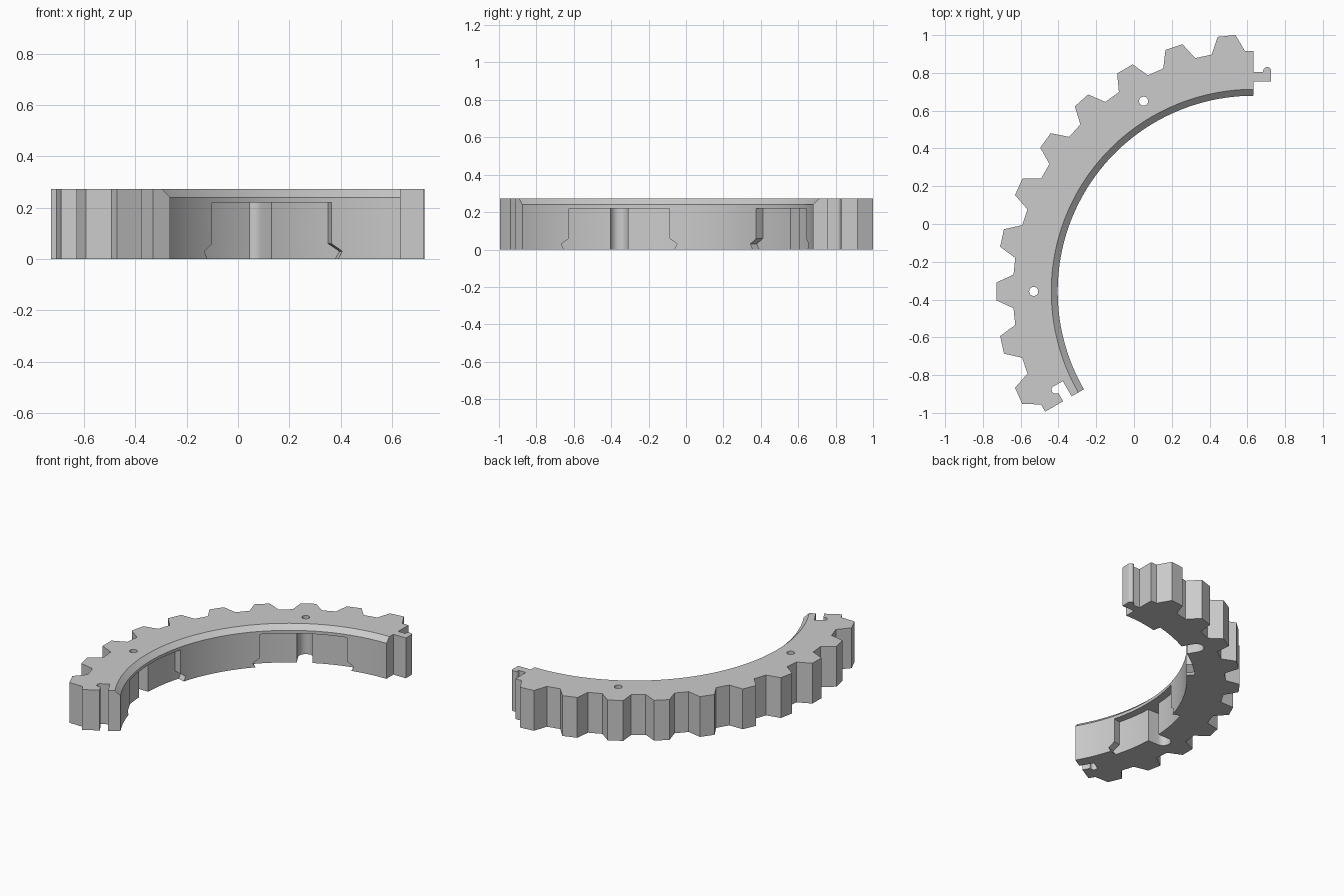
import bpy, bmesh
from math import sin, cos, radians, pi

cube = bpy.data.objects.get("Cube")
if cube:
    bpy.data.objects.remove(cube, do_unlink=True)

CX, CY = 0.632, -0.357            # centre of the full ring
HEIGHT, CHAMFER_Z = 0.272, 0.24
R_IN, R_TOP, R_ROOT, R_TIP = 1.036, 1.07, 1.273, 1.361
R_HOLE = 1.163

grey = bpy.data.materials.new("light grey")
grey.use_nodes = True
colour = (0.6, 0.6, 0.6, 1)
grey.diffuse_color = colour
grey.node_tree.nodes["Principled BSDF"].inputs["Base Color"].default_value = colour


def polar(r, deg, t=0.0):
    """Point at radius r and angle deg, shifted by t along the tangent."""
    a = radians(deg)
    return (CX + r * cos(a) - t * sin(a), CY + r * sin(a) + t * cos(a))


def arc(r, start, end, steps):
    return [polar(r, start + (end - start) * i / steps) for i in range(steps + 1)]


def prism(name, layers):
    """Solid stacked from (outline, z) layers with equal point counts."""
    bm = bmesh.new()
    rings = [[bm.verts.new((x, y, z)) for x, y in pts] for pts, z in layers]
    bm.faces.new(rings[0])
    bm.faces.new(rings[-1])
    n = len(rings[0])
    for low, high in zip(rings, rings[1:]):
        for i in range(n):
            j = (i + 1) % n
            bm.faces.new((low[i], low[j], high[j], high[i]))
    bmesh.ops.recalc_face_normals(bm, faces=bm.faces)
    mesh = bpy.data.meshes.new(name)
    bm.to_mesh(mesh)
    bm.free()
    mesh.materials.append(grey)
    obj = bpy.data.objects.new(name, mesh)
    bpy.context.collection.objects.link(obj)
    return obj


def joint(deg):
    """Snap joint outline: a tongue at one end, the matching slot at the other."""
    pts = [polar(1.111, deg), polar(1.111, deg, -0.093)]
    for i in range(13):
        a = pi * i / 12
        pts.append(polar(1.167 + 0.021 * sin(a), deg, -0.073 - 0.021 * cos(a)))
    return pts + [polar(1.163, deg, -0.05), polar(1.163, deg)]


def outline(r_inner):
    pts = joint(90) + [polar(R_ROOT, 90)]
    for k in range(10):
        mid = 96 + 12 * k
        pts += [polar(R_ROOT, mid - 4), polar(R_TIP, mid - 2),
                polar(R_TIP, mid + 2), polar(R_ROOT, mid + 4)]
    pts += [polar(R_ROOT, 210)] + joint(210)[::-1]
    return pts + arc(r_inner, 210, 90, 72)


# Toothed ring segment with a chamfered upper inner edge
ring = prism("toothed_ring_segment", [(outline(R_IN), 0), (outline(R_IN), CHAMFER_Z),
                                      (outline(R_TOP), HEIGHT)])


def pocket_outline(half, mid):
    return arc(0.98, mid - half, mid + half, 24) + arc(1.087, mid + half, mid - half, 24)


# Inner pockets with flared feet, rounded channels and bolt holes
cutters = []
for mid in (120, 180):
    levels = ((16, -0.02), (16.5, 0), (17.4, 0.03), (15, 0.06), (15, 0.22))
    cutters.append(prism("pocket_cutter", [(pocket_outline(h, mid), z) for h, z in levels]))

    channel = [polar(1.05, mid, 0.048), polar(1.05, mid, -0.048)]
    for i in range(17):
        a = pi * i / 16
        channel.append(polar(R_HOLE + 0.048 * sin(a), mid, -0.048 * cos(a)))
    cutters.append(prism("channel_cutter", [(channel, -0.03), (channel, 0.22)]))

    hole = [polar(R_HOLE + 0.024 * sin(2 * pi * i / 24), mid, 0.024 * cos(2 * pi * i / 24))
            for i in range(24)]
    cutters.append(prism("hole_cutter", [(hole, 0.1), (hole, 0.4)]))

bpy.ops.object.select_all(action='DESELECT')
bpy.context.view_layer.objects.active = ring
ring.select_set(True)
for cutter in cutters:
    cutter.hide_render = True
    mod = ring.modifiers.new("cut", 'BOOLEAN')
    mod.operation = 'DIFFERENCE'
    mod.solver = 'EXACT'
    mod.object = cutter
    bpy.ops.object.modifier_apply(modifier=mod.name)
for cutter in cutters:
    bpy.data.objects.remove(cutter, do_unlink=True)

bpy.ops.object.shade_smooth_by_angle(angle=radians(25))
